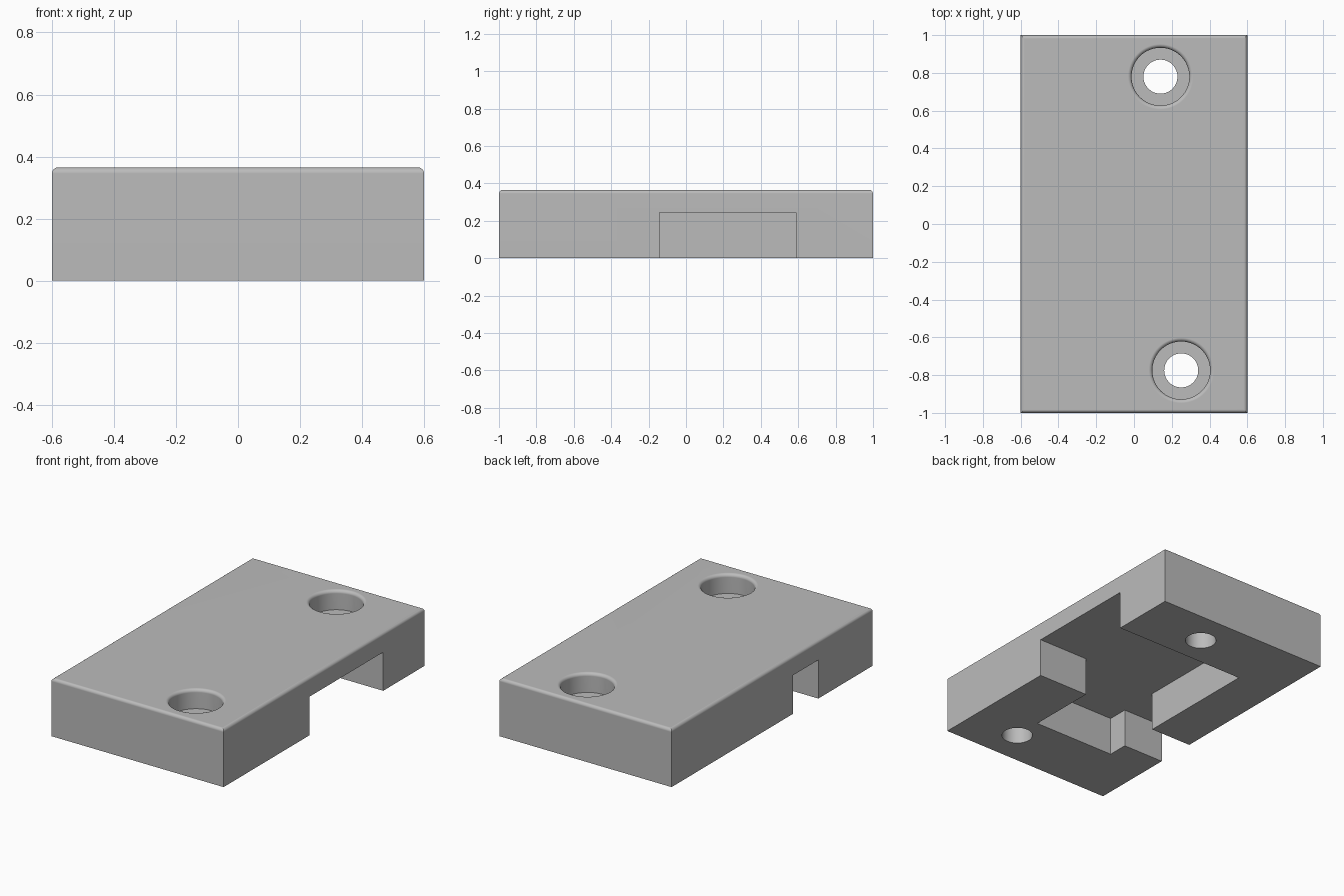
import bpy, bmesh, math

H = 0.365          # block height
R = 0.02           # rounding of the top edges
POCKET = 0.243     # pocket ceiling and counterbore floor

if "Cube" in bpy.data.objects:
    bpy.data.objects.remove(bpy.data.objects["Cube"])

# One plain grey for the whole part
grey = bpy.data.materials.new("grey")
grey.use_nodes = True
colour = (0.5, 0.5, 0.5, 1)
grey.diffuse_color = colour
grey.node_tree.nodes["Principled BSDF"].inputs["Base Color"].default_value = colour


def make_object(name, bm):
    bmesh.ops.recalc_face_normals(bm, faces=bm.faces)
    mesh = bpy.data.meshes.new(name)
    bm.to_mesh(mesh)
    bm.free()
    mesh.materials.append(grey)
    obj = bpy.data.objects.new(name, mesh)
    bpy.context.collection.objects.link(obj)
    return obj


def prism(outline, z0, z1):
    bm = bmesh.new()
    base = bm.faces.new([bm.verts.new((x, y, z0)) for x, y in outline])
    side = bmesh.ops.extrude_face_region(bm, geom=[base])
    top = [v for v in side["geom"] if isinstance(v, bmesh.types.BMVert)]
    bmesh.ops.translate(bm, verts=top, vec=(0, 0, z1 - z0))
    return bm


def lathe(profile, x, y, steps=64):
    bm = bmesh.new()
    rings = []
    for r, z in profile:
        angles = [2 * math.pi * i / steps for i in range(steps)]
        rings.append([bm.verts.new((x + r * math.cos(a), y + r * math.sin(a), z))
                      for a in angles])
    for low, high in zip(rings, rings[1:]):
        for i in range(steps):
            j = (i + 1) % steps
            bm.faces.new((low[i], low[j], high[j], high[i]))
    bm.faces.new(rings[0])
    bm.faces.new(rings[-1])
    return bm


def cut(target, cutter):
    cutter.hide_render = True
    mod = target.modifiers.new("cut", 'BOOLEAN')
    mod.operation = 'DIFFERENCE'
    mod.solver = 'EXACT'
    mod.object = cutter
    bpy.context.view_layer.objects.active = target
    bpy.ops.object.modifier_apply(modifier=mod.name)
    bpy.data.objects.remove(cutter)


# Block with rounded top edges and sharp upright corners
bm = prism([(-0.6, -1), (0.6, -1), (0.6, 1), (-0.6, 1)], 0, H)
top_edges = [e for e in bm.edges if all(v.co.z > H - 0.01 for v in e.verts)]
bmesh.ops.bevel(bm, geom=top_edges, offset=R, segments=6, profile=0.5,
                affect='EDGES')
block = make_object("mounting_block", bm)

# Pocket underneath: main recess, wide right opening, narrow left channel
E = 0.7
outline = [(E, -0.143), (0.25, -0.143), (0.25, -0.59), (-0.315, -0.59),
           (-0.315, -0.46), (-E, -0.46), (-E, -0.208), (-0.315, -0.208),
           (-0.315, 0.588), (E, 0.588)]
cut(block, make_object("pocket_cutter", prism(outline, -0.1, POCKET)))

# Two counterbored screw holes with a rounded rim
bore, through = 0.153, 0.09
rim = [(bore + R * (1 - math.cos(a)), H - R + R * math.sin(a))
       for a in (math.pi / 2 * i / 6 for i in range(7))]
profile = [(through, -0.1), (through, POCKET), (bore, POCKET)] + rim
profile.append((bore + R, H + 0.1))
for x, y in ((0.14, 0.78), (0.25, -0.775)):
    cut(block, make_object("hole_cutter", lathe(profile, x, y)))

# Smooth curves, crisp corners, flat-looking large faces
bpy.ops.object.select_all(action='DESELECT')
block.select_set(True)
bpy.context.view_layer.objects.active = block
bpy.ops.object.shade_smooth_by_angle(angle=math.radians(30))
weighted = block.modifiers.new("weighted_normals", 'WEIGHTED_NORMAL')
weighted.keep_sharp = True
